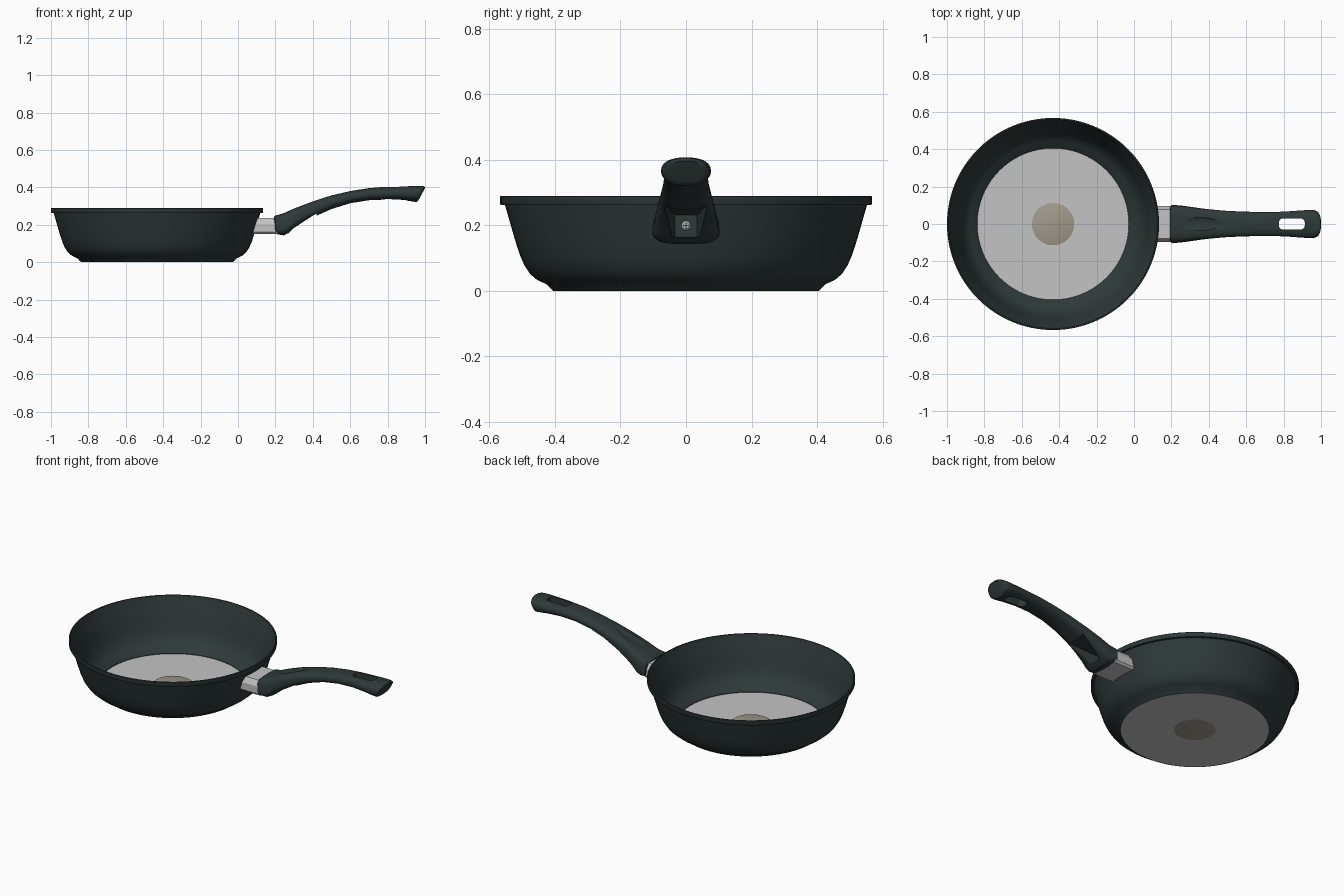
import bpy, bmesh, math
from mathutils import Vector

cube = bpy.data.objects.get("Cube")
if cube:
    bpy.data.objects.remove(cube, do_unlink=True)

CX = -0.433  # pan centre along x


def material(name, rgb):
    m = bpy.data.materials.new(name)
    m.use_nodes = True
    m.diffuse_color = (*rgb, 1)
    m.node_tree.nodes["Principled BSDF"].inputs["Base Color"].default_value = (*rgb, 1)
    return m


DARK = material("dark green black", (0.027, 0.041, 0.040))
STEEL = material("light grey metal", (0.55, 0.55, 0.55))
TAN = material("warm grey", (0.36, 0.325, 0.265))


def finish(name, bm, mat, angle=35):
    bmesh.ops.recalc_face_normals(bm, faces=bm.faces[:])
    me = bpy.data.meshes.new(name)
    bm.to_mesh(me)
    bm.free()
    ob = bpy.data.objects.new(name, me)
    bpy.context.collection.objects.link(ob)
    me.materials.append(mat)
    smooth(ob, angle)
    return ob


def smooth(ob, angle):
    bpy.ops.object.select_all(action='DESELECT')
    ob.select_set(True)
    bpy.context.view_layer.objects.active = ob
    bpy.ops.object.shade_smooth_by_angle(angle=math.radians(angle))


def loft(name, rings, mat, closed=False, angle=35):
    """Skin a list of equal-length rings, capping the ends unless closed."""
    bm = bmesh.new()
    loops = [[bm.verts.new(p) for p in r] for r in rings]
    n = len(loops[0])
    pairs = list(zip(loops, loops[1:]))
    if closed:
        pairs.append((loops[-1], loops[0]))
    else:
        bm.faces.new(loops[0])
        bm.faces.new(loops[-1])
    for a, b in pairs:
        for i in range(n):
            j = (i + 1) % n
            bm.faces.new((a[i], a[j], b[j], b[i]))
    return finish(name, bm, mat, angle)


def lathe(name, profile, mat, closed=False, n=96):
    rings = [[(CX + r * math.cos(2 * math.pi * i / n), r * math.sin(2 * math.pi * i / n), z)
              for i in range(n)] for r, z in profile]
    return loft(name, rings, mat, closed)


def cut(ob, cutter):
    mod = ob.modifiers.new("cut", 'BOOLEAN')
    mod.object = cutter
    mod.solver = 'EXACT'
    cutter.hide_render = True
    bpy.ops.object.select_all(action='DESELECT')
    bpy.context.view_layer.objects.active = ob
    ob.select_set(True)
    bpy.ops.object.modifier_apply(modifier=mod.name)
    bpy.data.objects.remove(cutter, do_unlink=True)


# Pan wall: outer profile, rim, then back down inside
outer = [(0.405, 0), (0.412, 0.006), (0.425, 0.02), (0.455, 0.034), (0.476, 0.052),
         (0.493, 0.078), (0.507, 0.11), (0.523, 0.16), (0.54, 0.22), (0.552, 0.262)]
rim = [(0.565, 0.262), (0.567, 0.265), (0.567, 0.288), (0.565, 0.29), (0.559, 0.29), (0.555, 0.272)]
inner = [(r - 0.01, z + 0.005) for r, z in reversed(outer[3:-1])] + [(0.42, 0.025), (0.405, 0.012)]
lathe("pan_wall", outer + rim + inner, DARK, closed=True)

# Base plate and centre disc
lathe("base_plate", [(0.406, 0.001), (0.406, 0.009)], STEEL)
lathe("centre_disc", [(0.108, 0), (0.113, 0.001), (0.113, 0.013), (0.108, 0.015)], TAN)

# Bracket: chamfered section, its inner end following the wall
section = [(-0.085, 0.15), (0.0, 0.15), (0.085, 0.15), (0.096, 0.162), (0.096, 0.205),
           (0.078, 0.236), (0.0, 0.236), (-0.078, 0.236), (-0.096, 0.205), (-0.096, 0.162)]


def wall_x(y, z):
    r = 0.519 + (z - 0.15) * 0.285
    return CX + math.sqrt(r * r - y * y)


loft("bracket", [[(wall_x(y, z), y, z) for y, z in section],
                 [(0.21, y, z) for y, z in section]], STEEL, angle=20)

# Handle: bottom x, bottom z, top x, top z, half width
stations = [
    (0.200, 0.155, 0.192, 0.243, 0.102), (0.205, 0.150, 0.198, 0.249, 0.108),
    (0.245, 0.143, 0.240, 0.260, 0.104), (0.270, 0.155, 0.265, 0.271, 0.101),
    (0.300, 0.182, 0.300, 0.287, 0.096), (0.350, 0.213, 0.350, 0.307, 0.088),
    (0.400, 0.240, 0.400, 0.326, 0.081), (0.500, 0.284, 0.500, 0.357, 0.071),
    (0.600, 0.315, 0.600, 0.380, 0.066), (0.700, 0.331, 0.700, 0.396, 0.064),
    (0.800, 0.335, 0.800, 0.404, 0.066), (0.880, 0.331, 0.890, 0.406, 0.072),
    (0.930, 0.325, 0.955, 0.407, 0.076), (0.952, 0.321, 0.985, 0.407, 0.073),
    (0.960, 0.325, 0.997, 0.405, 0.066), (0.966, 0.333, 1.000, 0.397, 0.054)]
rings = []
for xb, zb, xt, zt, w in stations:
    f = min(1, max(0, (xb - 0.2) / 0.4))
    power = 0.5 + 0.35 * f
    taper = 0.13 * (1 - f)
    ring = []
    for i in range(40):
        a = 2 * math.pi * (i + 0.5) / 40
        c, s = math.cos(a), math.sin(a)
        u = math.copysign(abs(c) ** power, c)
        v = math.copysign(abs(s) ** power, s)
        t = (v + 1) / 2
        ring.append((xb + (xt - xb) * t, w * u * (1 - taper * t), zb + (zt - zb) * t))
    rings.append(ring)
handle = loft("handle", rings, DARK)


def rect(x, y, z0, z1):
    return [(x, -y, z0), (x, y, z0), (x, y, z1), (x, -y, z1)]


# Screw pocket under the handle
cut(handle, loft("pocket_cutter", [rect(0.222, 0.034, 0.166, 0.232),
                                   rect(0.42, 0.066, 0.16, 0.262)], DARK))

# Hanging slot through the handle end
slot = []
for z in (0.25, 0.5):
    slot.append([(0.844 + sx * 0.047 + 0.022 * math.cos(a), sy * 0.008 + 0.022 * math.sin(a), z)
                 for q, (sx, sy) in enumerate([(1, 1), (-1, 1), (-1, -1), (1, -1)])
                 for a in [math.pi / 2 * (q + k / 5) for k in range(6)]])
cut(handle, loft("slot_cutter", slot, DARK))

# Shallow thumb groove on top
bm = bmesh.new()
bmesh.ops.create_uvsphere(bm, u_segments=32, v_segments=16, radius=1)
for v in bm.verts:
    p = Vector((v.co.x * 0.115, v.co.y * 0.036 * (1 - 0.3 * v.co.x), v.co.z * 0.011))
    v.co = Vector((0.375 + p.x, p.y, 0.318 + p.x * 0.37 + p.z))
cut(handle, finish("groove_cutter", bm, DARK))
smooth(handle, 35)

# Screw head with a cross recess
n = 24
screw = [[(x, r * math.cos(2 * math.pi * i / n), 0.199 + r * math.sin(2 * math.pi * i / n))
          for i in range(n)] for x, r in [(0.215, 0.014), (0.227, 0.014), (0.231, 0.009)]]
loft("screw", screw, STEEL)
for label, hy, hz in (("upright", 0.0015, 0.007), ("level", 0.007, 0.0015)):
    loft("screw_slot_" + label, [rect(0.229, hy, 0.199 - hz, 0.199 + hz),
                                 rect(0.2315, hy, 0.199 - hz, 0.199 + hz)], DARK)
